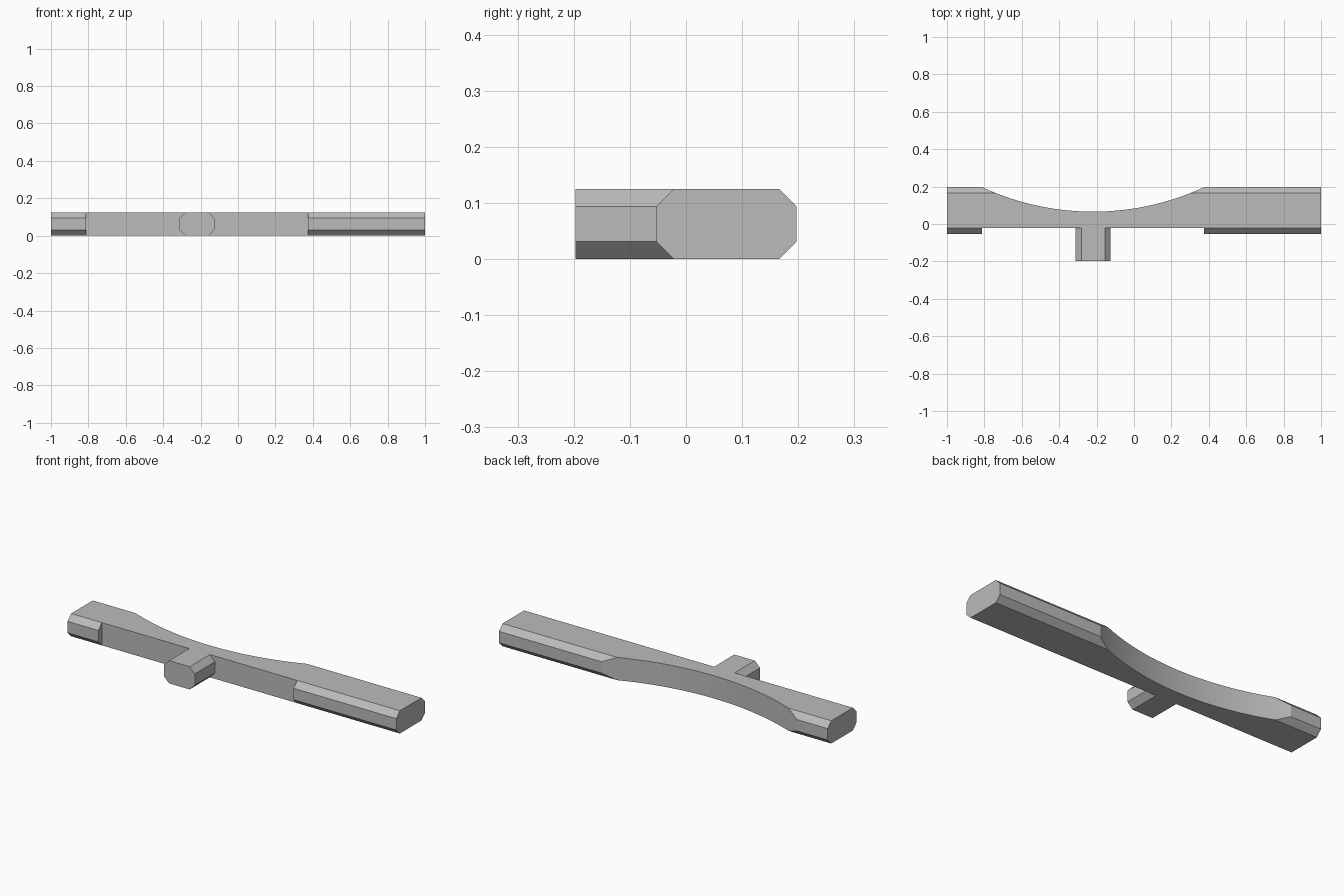
import bpy
import bmesh
import math
from mathutils import Vector

cube = bpy.data.objects.get("Cube")
if cube:
    bpy.data.objects.remove(cube, do_unlink=True)

U = 1 / 32                      # chamfer size and basic module
HEIGHT = 4 * U
BACK = 0.197
FRONT = BACK - 8 * U
CUT_L, CUT_R = -26 * U, 12 * U  # ends of the waisted section
MID = (CUT_L + CUT_R) / 2
SAG = 0.131

grey = bpy.data.materials.new("plain_grey")
grey.use_nodes = True
colour = (0.5, 0.5, 0.5, 1)
grey.diffuse_color = colour
grey.node_tree.nodes["Principled BSDF"].inputs["Base Color"].default_value = colour


def prism(name, points, offset):
    """Extrude a flat polygon along an offset into a solid."""
    bm = bmesh.new()
    face = bm.faces.new([bm.verts.new(p) for p in points])
    result = bmesh.ops.extrude_face_region(bm, geom=[face])
    moved = [v for v in result["geom"] if isinstance(v, bmesh.types.BMVert)]
    bmesh.ops.translate(bm, verts=moved, vec=Vector(offset))
    bmesh.ops.recalc_face_normals(bm, faces=bm.faces)
    mesh = bpy.data.meshes.new(name)
    bm.to_mesh(mesh)
    bm.free()
    obj = bpy.data.objects.new(name, mesh)
    bpy.context.collection.objects.link(obj)
    mesh.materials.append(grey)
    return obj


def chamfered(a, b):
    """Octagonal section from a to b, as high as the bar."""
    h = HEIGHT
    return [(a + U, 0), (b - U, 0), (b, U), (b, h - U),
            (b - U, h), (a + U, h), (a, h - U), (a, U)]


def combine(target, other, operation):
    """Apply a boolean and remove the helper."""
    other.hide_render = True
    mod = target.modifiers.new(operation, "BOOLEAN")
    mod.operation = operation
    mod.solver = "EXACT"
    mod.object = other
    bpy.context.view_layer.objects.active = target
    bpy.ops.object.modifier_apply(modifier=mod.name)
    bpy.data.objects.remove(other, do_unlink=True)


# Long chamfered bar
bar = prism("bar", [(-1, y, z) for y, z in chamfered(FRONT, BACK)], (2, 0, 0))

# Flat recess along the front
recess = prism("recess_cutter", [(CUT_L, FRONT - 1, -1), (CUT_R, FRONT - 1, -1),
                                 (CUT_R, FRONT + U, -1), (CUT_L, FRONT + U, -1)], (0, 0, 2))
combine(bar, recess, "DIFFERENCE")

# Shallow arc scooped from the back
half = (CUT_R - CUT_L) / 2
radius = (half ** 2 + SAG ** 2) / (2 * SAG)
centre_y = BACK - SAG + radius
span = math.asin(half / radius) * 1.1
steps = 40
arc = []
for i in range(steps + 1):
    a = span * (2 * i / steps - 1)
    arc.append((MID + radius * math.sin(a), centre_y - radius * math.cos(a), -1))
combine(bar, prism("arc_cutter", arc, (0, 0, 2)), "DIFFERENCE")

# Stub projecting from the middle of the front
stub = prism("front_stub", [(x, -BACK, z) for x, z in chamfered(MID - 3 * U, MID + 3 * U)],
             (0, BACK + 0.02, 0))
combine(bar, stub, "UNION")

# Smooth the arc, keep the chamfers crisp
bpy.ops.object.select_all(action="DESELECT")
bar.select_set(True)
bpy.context.view_layer.objects.active = bar
bpy.ops.object.shade_smooth_by_angle(angle=math.radians(15))
